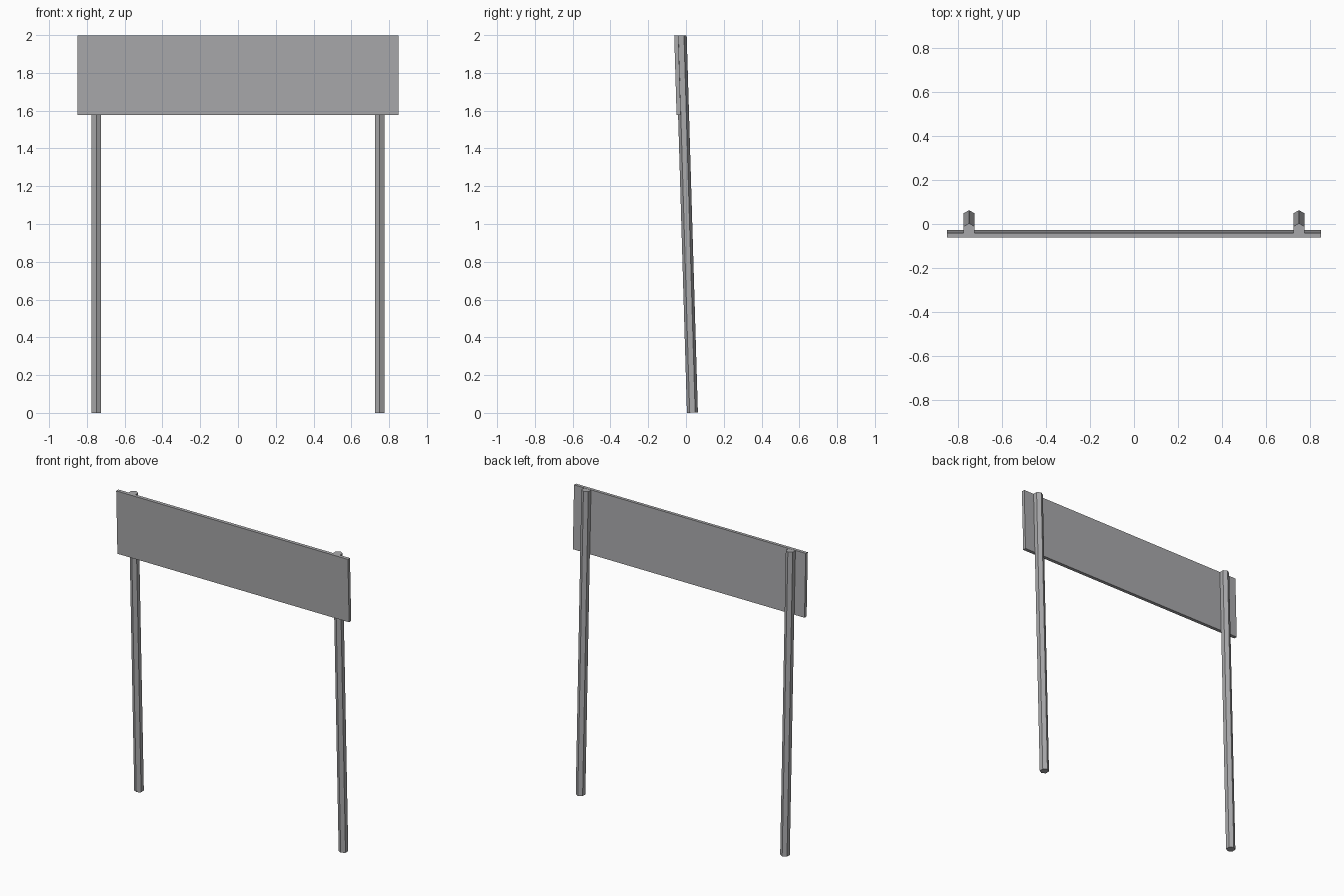
import bpy
import bmesh
from math import radians
from mathutils import Matrix, Vector

cube = bpy.data.objects.get("Cube")
if cube:
    bpy.data.objects.remove(cube)

# Weathered steel grey shared by all parts
steel = bpy.data.materials.new("steel_grey")
steel.use_nodes = True
colour = (0.4, 0.4, 0.41, 1)
steel.diffuse_color = colour
steel.node_tree.nodes["Principled BSDF"].inputs["Base Color"].default_value = colour

# The whole sign leans forward
LEAN = Matrix.Translation((0, 0.034, 0.001)) @ Matrix.Rotation(radians(1.7), 4, "X")
HEIGHT = 1.998
RADIUS = 0.029


def add_part(name, bm):
    bm.transform(LEAN)
    mesh = bpy.data.meshes.new(name)
    bm.to_mesh(mesh)
    bm.free()
    mesh.materials.append(steel)
    bpy.context.collection.objects.link(bpy.data.objects.new(name, mesh))


# Hexagonal posts, one edge facing the front
for side, x in (("left", 0.75), ("right", -0.75)):
    bm = bmesh.new()
    place = Matrix.Translation((x, 0, HEIGHT / 2)) @ Matrix.Rotation(radians(30), 4, "Z")
    bmesh.ops.create_cone(bm, cap_ends=True, segments=6, radius1=RADIUS,
                          radius2=RADIUS, depth=HEIGHT, matrix=place)
    # Turn so that a corner points along y
    corner = max(v.co.y for v in bm.verts)
    if corner < RADIUS * 0.95:
        bmesh.ops.rotate(bm, verts=bm.verts, cent=Vector((x, 0, 0)),
                         matrix=Matrix.Rotation(radians(30), 3, "Z"))
    add_part(side + "_post", bm)

# Flat board fixed across the front of the posts
bm = bmesh.new()
bmesh.ops.create_cube(bm, size=1, matrix=Matrix.Translation((0, -0.026, 1.788))
                      @ Matrix.Diagonal((1.7, 0.022, 0.422, 1)))
add_part("sign_board", bm)
